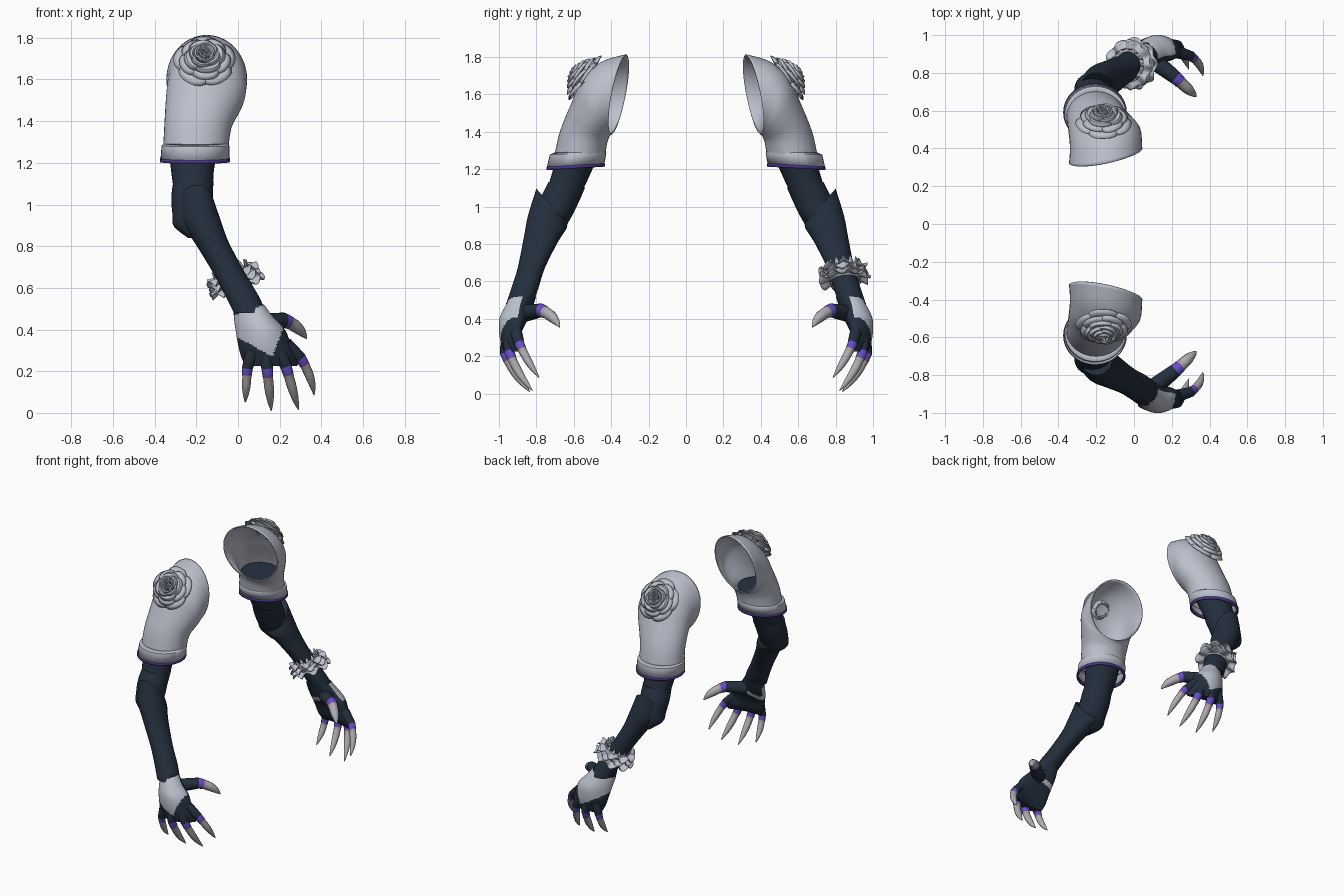
import bpy, bmesh, math
from mathutils import Vector, Matrix

if "Cube" in bpy.data.objects:
    bpy.data.objects.remove(bpy.data.objects["Cube"])


def material(name, rgb):
    m = bpy.data.materials.new(name)
    m.diffuse_color = (*rgb, 1)
    m.use_nodes = True
    m.node_tree.nodes["Principled BSDF"].inputs["Base Color"].default_value = m.diffuse_color
    return m


WHITE = material("pale grey cloth", (0.50, 0.53, 0.61))
DARK = material("dark navy", (0.017, 0.028, 0.047))
PURPLE = material("purple", (0.13, 0.08, 0.58))
TRIM = material("deep purple trim", (0.07, 0.035, 0.26))
PEACH = material("dusty peach", (0.48, 0.34, 0.31))
CLAW = material("claw grey", (0.42, 0.42, 0.45))


def finish(name, bm, mats, thick=0, mirror=True, angle=40):
    """Turn a bmesh into a smooth object, mirrored to the other arm."""
    bmesh.ops.recalc_face_normals(bm, faces=bm.faces)
    me = bpy.data.meshes.new(name)
    bm.to_mesh(me)
    bm.free()
    for m in mats:
        me.materials.append(m)
    me.shade_smooth()
    me.set_sharp_from_angle(angle=math.radians(angle))
    ob = bpy.data.objects.new(name, me)
    bpy.context.collection.objects.link(ob)
    if thick:
        s = ob.modifiers.new("thickness", 'SOLIDIFY')
        s.thickness, s.offset = thick, 0
    if mirror:
        m = ob.modifiers.new("other arm", 'MIRROR')
        m.use_axis = (False, True, False)
        m.use_mirror_merge = False
    return ob


def spline(keys, sub):
    """Catmull-Rom interpolation of equal-length tuples."""
    if sub == 1:
        return keys
    out = []
    for i in range(len(keys) - 1):
        p0, p1, p2 = keys[max(i - 1, 0)], keys[i], keys[i + 1]
        p3 = keys[min(i + 2, len(keys) - 1)]
        for k in range(sub):
            t = k / sub
            out.append(tuple(0.5 * (2 * b + (c - a) * t + (2 * a - 5 * b + 4 * c - d) * t * t
                                    + (3 * b - a - 3 * c + d) * t ** 3)
                             for a, b, c, d in zip(p0, p1, p2, p3)))
    return out + [keys[-1]]


def skin(bm, rings, caps=(True, True)):
    vs = [[bm.verts.new(p) for p in r] for r in rings]
    n = len(vs[0])
    rows = []
    for a, b in zip(vs, vs[1:]):
        rows.append([bm.faces.new((a[i], a[(i + 1) % n], b[(i + 1) % n], b[i])) for i in range(n)])
    if caps[0]:
        bm.faces.new(vs[0])
    if caps[1]:
        bm.faces.new(vs[-1])
    return rows


def loft(keys, n=32, sub=4, caps=(True, True), bow=0):
    """Rings: outer y, outer z, inner y, inner z, left x, right x, sideways tilt."""
    bm = bmesh.new()
    rings = []
    for oy, oz, iy, iz, x0, x1, tilt in spline(keys, sub):
        ring = []
        for i in range(n):
            a = 2 * math.pi * i / n
            dx, s = (x1 - x0) / 2 * math.cos(a), math.sin(a)
            x = (x0 + x1) / 2 + dx
            y = (oy + iy) / 2 + (oy - iy) / 2 * s - tilt * dx + bow * (x - 0.13) ** 2
            ring.append((x, y, (oz + iz) / 2 + (oz - iz) / 2 * s))
        rings.append(ring)
    skin(bm, rings, caps)
    return bm


# Sleeve: flares up into a steep shoulder opening
finish("sleeve", loft([
    (-.70, 1.27, -.435, 1.28, -.355, -.05, 0),
    (-.67, 1.40, -.425, 1.34, -.35, -.035, 0),
    (-.61, 1.55, -.415, 1.37, -.345, .005, .05),
    (-.55, 1.68, -.41, 1.38, -.34, .03, .1),
    (-.45, 1.77, -.405, 1.385, -.335, .037, .16),
    (-.32, 1.81, -.40, 1.39, -.34, .04, .2)], 40, 5, (False, False)), [WHITE], 0.008)

# Hem cuff and its trim
finish("sleeve_hem", loft([
    (-.70, 1.285, -.435, 1.295, -.352, -.05, 0),
    (-.725, 1.275, -.43, 1.285, -.363, -.045, 0),
    (-.74, 1.21, -.44, 1.228, -.368, -.045, 0)], 40, 1, (False, False)), [WHITE], 0.008)
finish("hem_trim", loft([
    (-.741, 1.212, -.44, 1.23, -.369, -.044, 0),
    (-.741, 1.195, -.44, 1.213, -.369, -.044, 0)], 40, 1, (False, False)), [TRIM], 0.012)

# Upper arm and elbow
finish("upper_arm", loft([
    (-.655, 1.40, -.43, 1.37, -.335, -.06, 0),
    (-.71, 1.20, -.50, 1.20, -.325, -.11, 0),
    (-.74, 1.10, -.55, 1.09, -.312, -.12, 0)], 28), [DARK])
finish("elbow", loft([
    (-.735, 1.13, -.54, 1.10, -.31, -.118, 0),
    (-.775, 1.05, -.575, 1.02, -.32, -.12, 0),
    (-.80, .97, -.615, .94, -.315, -.12, 0),
    (-.80, .90, -.645, .89, -.308, -.14, 0),
    (-.80, .84, -.68, .84, -.24, -.15, 0)], 28), [DARK])

# Forearm shell with a raised point over the elbow
finish("forearm", loft([
    (-.80, 1.095, -.635, .91, -.285, -.115, 0),
    (-.845, .95, -.64, .88, -.275, -.08, 0),
    (-.868, .83, -.685, .81, -.21, -.045, 0),
    (-.90, .67, -.755, .67, -.118, .035, 0),
    (-.935, .56, -.79, .56, -.06, .10, 0),
    (-.962, .48, -.82, .48, -.02, .135, 0)], 32), [DARK])

# Hand, with a pale plate over its back and a pale strip across the palm
bm = loft([
    (-.945, .52, -.82, .52, -.02, .125, 0),
    (-.975, .46, -.835, .46, -.02, .17, 0),
    (-.998, .40, -.85, .40, -.012, .225, 0),
    (-1.0, .33, -.88, .33, .0, .255, 0),
    (-.99, .27, -.895, .27, .015, .29, 0),
    (-.975, .225, -.92, .225, .035, .285, 0)], 72, 10, bow=2.2)
bmesh.ops.recalc_face_normals(bm, faces=bm.faces)
for f in bm.faces:
    c = f.calc_center_median()
    low = 0.27 + (0.55 * (0.165 - c.x) if c.x < 0.165 else 2.6 * (c.x - 0.165))
    back = f.normal.y < 0.15 and low < c.z < 0.475 + 0.35 * c.x
    palm = f.normal.y > 0.15 and c.x < 0.15 and abs(c.z - 0.385 - 0.3 * c.x) < 0.016
    f.material_index = 1 if back or palm else 0
finish("hand", bm, [DARK, WHITE])


def finger(name, root, base, tip, fat, bulge):
    """Dark knuckle, purple ring, peach band, then a curved claw."""
    root, base, tip = Vector(root), Vector(base), Vector(tip)
    ctrl = base.lerp(tip, 0.55) + Vector(bulge)
    path = [(root, fat * 1.35, 0), (root.lerp(base, 0.6), fat * 1.2, 0), (base, fat * 1.08, 1)]
    for t, r, m in ((.17, .98, 2), (.25, .9, 3), (.4, .9, 3), (.55, .82, 3), (.7, .66, 3),
                    (.85, .42, 3), (.95, .2, 3), (1, .06, 3)):
        p = base * (1 - t) ** 2 + ctrl * 2 * t * (1 - t) + tip * t * t
        path.append((p, fat * r, m))
    bm, rings, n = bmesh.new(), [], 14
    for i, (p, r, m) in enumerate(path):
        d = path[min(i + 1, len(path) - 1)][0] - path[max(i - 1, 0)][0]
        u = d.cross(Vector((0, 1, 0.3))).normalized()
        w = d.cross(u).normalized()
        rings.append([p + r * (u * math.cos(k * math.tau / n) + w * math.sin(k * math.tau / n))
                      for k in range(n)])
    for row, (p, r, m) in zip(skin(bm, rings), path):
        for f in row:
            f.material_index = m
    finish(name, bm, [DARK, PURPLE, PEACH, CLAW])


curl = (0, -.03, 0)
finger("little_finger", (.07, -.955, .30), (.045, -.95, .215), (.035, -.86, .05), .024, curl)
finger("ring_finger", (.13, -.955, .30), (.14, -.968, .215), (.16, -.835, .01), .026, curl)
finger("middle_finger", (.19, -.945, .31), (.23, -.945, .225), (.29, -.82, .015), .026, curl)
finger("index_finger", (.23, -.91, .33), (.30, -.89, .265), (.365, -.785, .085), .025, (.02, -.02, .01))
finger("thumb", (.11, -.86, .43), (.22, -.775, .445), (.33, -.675, .355), .034, (.01, .01, .025))


# Rose: rings of cupped, overlapping petals
def petals(bm, count, r_in, r_out, h_in, h_out, phase):
    nu, nv = 10, 6
    half = math.pi / count * 1.3
    for k in range(count):
        grid = []
        for j in range(nv + 1):
            v = j / nv
            row = []
            for i in range(nu + 1):
                u = 2 * i / nu - 1
                a = phase + math.tau * k / count + u * half
                edge = 1 - 0.28 * abs(u) ** 3 * v
                r = (r_in + (r_out - r_in) * v ** 1.3) * edge + 0.006 * u
                z = h_in + (h_out - h_in) * math.sin(min(v * 1.25, 1) * math.pi / 2)
                z -= max(v - 0.8, 0) * 0.08 + 0.012 * u * u * v
                row.append(bm.verts.new((r * math.cos(a), r * math.sin(a), z)))
            grid.append(row)
        for j in range(nv):
            for i in range(nu):
                bm.faces.new((grid[j][i], grid[j][i + 1], grid[j + 1][i + 1], grid[j + 1][i]))


bm = bmesh.new()
for layer in ((5, .05, .15, -.02, .018, .3), (5, .045, .125, -.01, .04, .95), (4, .04, .10, 0, .058, .2),
              (4, .035, .075, 0, .072, 1.0), (3, .025, .052, .01, .082, .5), (3, .012, .03, .02, .088, 1.4),
              (2, .004, .013, .03, .09, 0)):
    petals(bm, *layer)
turn = Vector((0, -.8, .6)).to_track_quat('Z', 'Y').to_matrix().to_4x4()
bm.transform(Matrix.Translation((-.16, -.54, 1.685)) @ turn)
finish("rose", bm, [WHITE], 0.004)

# Ruffled bracelet, worn on the rear arm only
bm = bmesh.new()
n = 96
for radius, height, waves, phase in ((.135, -.035, 9, 0), (.125, -.005, 8, 1), (.128, .025, 9, 2)):
    rings = []
    for j in range(6):
        v = j / 5
        ring = []
        for i in range(n):
            a = math.tau * i / n
            w = math.sin(waves * a + phase)
            r = .07 + (radius - .07) * v + .007 * v * math.cos(waves * a + phase)
            ring.append((r * math.cos(a), r * math.sin(a), height + .016 * w * v + .012 * (1 - v)))
        rings.append(ring)
    skin(bm, rings, (False, False))
# Band under the ruffles with small points on top
skin(bm, [[((.078 + .01 * k) * math.cos(math.tau * i / n), (.078 + .01 * k) * math.sin(math.tau * i / n),
            -.04 + k * (.09 + .022 * math.cos(14 * math.tau * i / n))) for i in range(n)]
          for k in (0, 1)], (False, False))
turn = Vector((-.36, -.1, .9)).to_track_quat('Z', 'Y').to_matrix().to_4x4()
bm.transform(Matrix.Translation((-.018, .845, .64)) @ turn)
finish("ruffled_bracelet", bm, [WHITE], 0.005, mirror=False)
